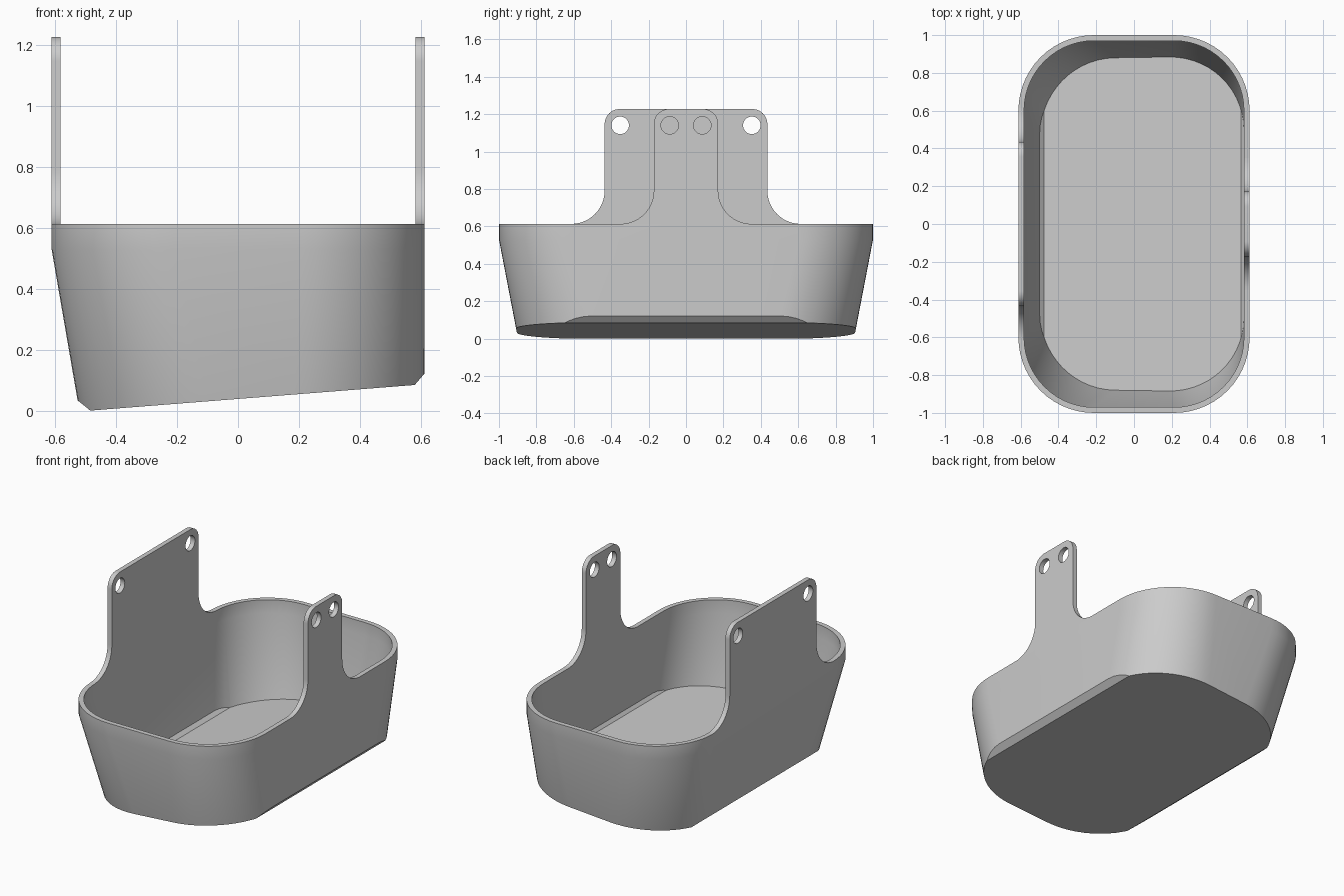
import bpy, bmesh
from math import sin, cos, radians
from mathutils import Vector

if "Cube" in bpy.data.objects:
    bpy.data.objects.remove(bpy.data.objects["Cube"])

T = 0.03            # wall thickness
RIM = 0.613         # height of the tub rim


def arc(cx, cy, r, a0, a1, n=14):
    return [(cx + r * cos(radians(a0 + (a1 - a0) * i / n)),
             cy + r * sin(radians(a0 + (a1 - a0) * i / n))) for i in range(n + 1)]


def section(z, t):
    """Rounded rectangle of the tub at height z, inset by t."""
    d = 0.53 - min(z, 0.53)
    x0, x1 = -0.612 + t + 0.172 * d, 0.612 - t
    y, r = 1 - t - 0.192 * d, 0.4 - t + 0.06 * d
    pts = (arc(x1 - r, y - r, r, 0, 90) + arc(x0 + r, y - r, r, 90, 180)
           + arc(x0 + r, -y + r, r, 180, 270) + arc(x1 - r, -y + r, r, 270, 360))
    return [(px, py, z) for px, py in pts]


def loft(bm, sections):
    rings = [[bm.verts.new(p) for p in s] for s in sections]
    for a, b in zip(rings, rings[1:]):
        for i in range(len(a)):
            bm.faces.new((a[i - 1], a[i], b[i], b[i - 1]))


def finish(bm, name):
    bmesh.ops.remove_doubles(bm, verts=bm.verts[:], dist=1e-5)
    bmesh.ops.recalc_face_normals(bm, faces=bm.faces[:])
    me = bpy.data.meshes.new(name)
    bm.to_mesh(me)
    bm.free()
    ob = bpy.data.objects.new(name, me)
    bpy.context.collection.objects.link(ob)
    bpy.ops.object.select_all(action='DESELECT')
    ob.select_set(True)
    bpy.context.view_layer.objects.active = ob
    bpy.ops.object.shade_smooth_by_angle(angle=radians(25))
    return ob


def add_shell(bm, t):
    """Open-topped tapered skin inset by t, cut by the sloping floor and chamfers."""
    part = bmesh.new()
    loft(part, [section(z, t) for z in (RIM, 0.53, -0.1)])
    # floor plane, left chamfer, right chamfer as (x, z) line pairs
    for p, q in (((-0.485, 0), (0.58, 0.084)),
                 ((-0.527, 0.034), (-0.485, 0)),
                 ((0.58, 0.084), (0.612, 0.121))):
        n = Vector((q[1] - p[1], 0, p[0] - q[0])).normalized()
        cut = bmesh.ops.bisect_plane(
            part, geom=part.verts[:] + part.edges[:] + part.faces[:], dist=1e-6,
            plane_co=Vector((p[0], 0, p[1])) - n * t, plane_no=n, clear_outer=True)
        edges = [e for e in cut['geom_cut'] if isinstance(e, bmesh.types.BMEdge)]
        bmesh.ops.edgeloop_fill(part, edges=edges)
    tmp = bpy.data.meshes.new("tmp")
    part.to_mesh(tmp)
    part.free()
    bm.from_mesh(tmp)
    bpy.data.meshes.remove(tmp)


# Tub: outer and inner skins joined by a flat rim
bm = bmesh.new()
add_shell(bm, 0)
add_shell(bm, T)
loft(bm, [section(RIM, 0), section(RIM, T)])
finish(bm, "tub")


# Hanging tabs: filleted foot, rounded top, two holes
def tab(name, x, half, hole_y):
    top, r, f = 1.227, 0.08, 0.178
    side = arc(half + f, RIM + f, f, 270, 180) + arc(half - r, top - r, r, 0, 90)
    outline = side + [(-y, z) for y, z in reversed(side)]
    loops = [outline] + [arc(s * hole_y, 1.14, 0.047, 0, 360, 32)[:-1] for s in (-1, 1)]
    bm = bmesh.new()
    for pts in loops:
        vs = [bm.verts.new((x, y, z)) for y, z in pts]
        for i in range(len(vs)):
            bm.edges.new((vs[i - 1], vs[i]))
    bmesh.ops.triangle_fill(bm, edges=bm.edges[:], use_beauty=True)
    ext = bmesh.ops.extrude_face_region(bm, geom=bm.faces[:], use_keep_orig=True)
    moved = [v for v in ext['geom'] if isinstance(v, bmesh.types.BMVert)]
    bmesh.ops.translate(bm, verts=moved, vec=(T, 0, 0))
    finish(bm, name)


tab("wide_hanging_tab", -0.612, 0.435, 0.352)
tab("narrow_hanging_tab", 0.612 - T, 0.172, 0.087)
